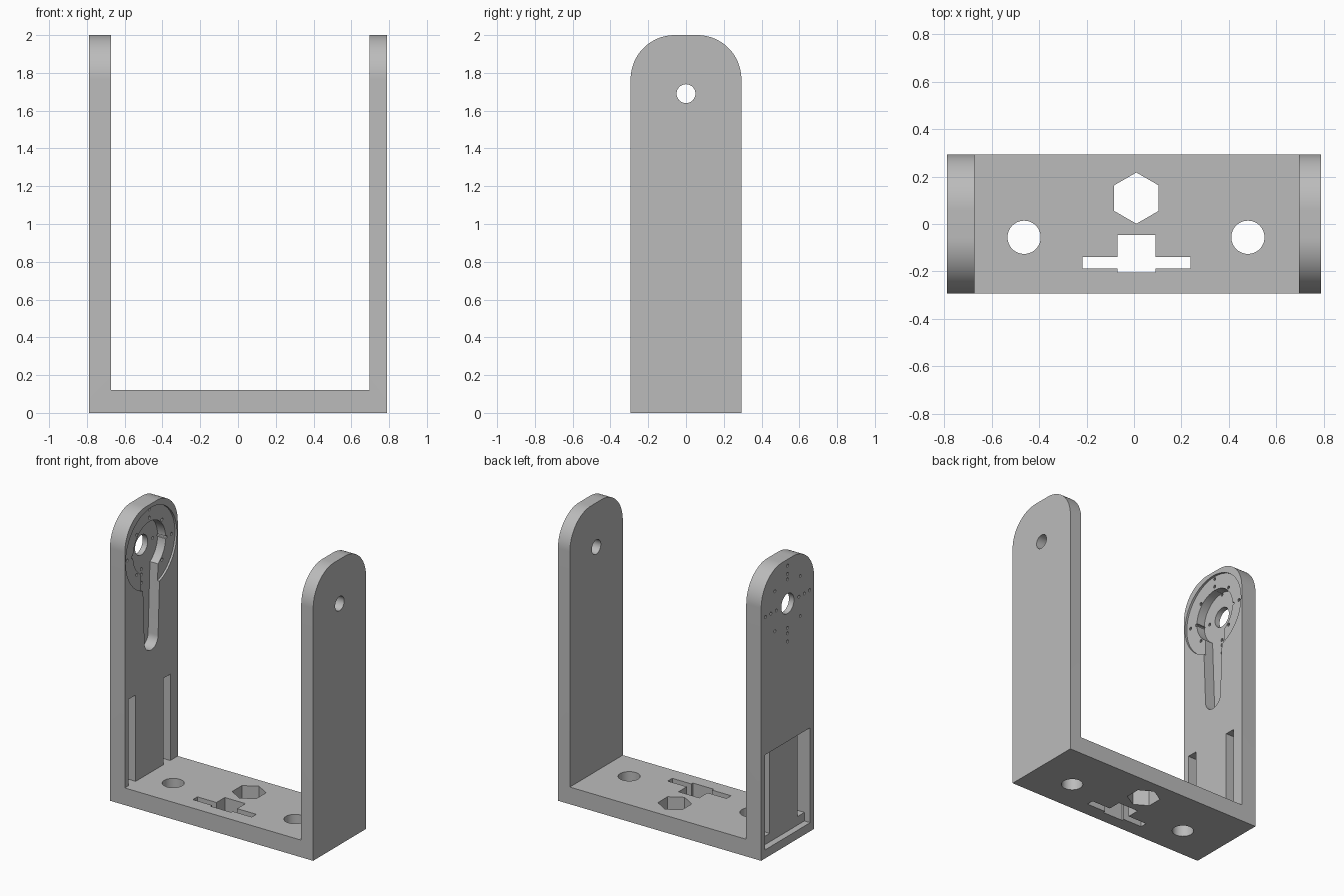
import bpy, bmesh
from math import cos, sin, pi, radians

cube = bpy.data.objects.get("Cube")
if cube:
    bpy.data.objects.remove(cube, do_unlink=True)

grey = bpy.data.materials.new("plain grey")
grey.use_nodes = True
colour = (0.5, 0.5, 0.5, 1)
grey.diffuse_color = colour
grey.node_tree.nodes["Principled BSDF"].inputs["Base Color"].default_value = colour

HALF_W, HALF_D = 0.7875, 0.293
LEFT_IN, RIGHT_IN, FLOOR = -0.672, 0.695, 0.12
AXLE_Z = 1.69


def arc(cx, cy, r, start, end, n):
    """Points on an arc, angles in degrees."""
    steps = [radians(start + (end - start) * i / n) for i in range(n + 1)]
    return [(cx + r * cos(a), cy + r * sin(a)) for a in steps]


def circle(cx, cy, r, n=48, turn=0):
    return arc(cx, cy, r, turn, turn + 360, n)[:-1]


def rect(x0, x1, y0, y1):
    return [(x0, y0), (x1, y0), (x1, y1), (x0, y1)]


def prism(name, outline, axis, a, b):
    """Extrude an outline along x (outline in y, z) or z (outline in x, y)."""
    place = (lambda p, t: (t, *p)) if axis == "x" else (lambda p, t: (*p, t))
    bm = bmesh.new()
    low = [bm.verts.new(place(p, a)) for p in outline]
    high = [bm.verts.new(place(p, b)) for p in outline]
    bm.faces.new(low)
    bm.faces.new(high)
    for i in range(len(low)):
        j = (i + 1) % len(low)
        bm.faces.new((low[i], low[j], high[j], high[i]))
    bmesh.ops.recalc_face_normals(bm, faces=bm.faces)
    mesh = bpy.data.meshes.new(name)
    bm.to_mesh(mesh)
    bm.free()
    obj = bpy.data.objects.new(name, mesh)
    bpy.context.collection.objects.link(obj)
    mesh.materials.append(grey)
    return obj


# Bracket body: rounded side silhouette swept across the full width
corner_r = 0.233
cy, cz = HALF_D - corner_r, 2 - corner_r
side = [(-HALF_D, 0), (HALF_D, 0)]
side += arc(cy, cz, corner_r, 0, 90, 24) + arc(-cy, cz, corner_r, 90, 180, 24)
bracket = prism("u_bracket", side, "x", -HALF_W, HALF_W)
bpy.context.view_layer.objects.active = bracket
bracket.select_set(True)


def cut(outline, axis, a, b):
    cutter = prism("cutter", outline, axis, a, b)
    cutter.hide_render = True
    mod = bracket.modifiers.new("cut", "BOOLEAN")
    mod.operation, mod.solver, mod.object = "DIFFERENCE", "EXACT", cutter
    bpy.ops.object.modifier_apply(modifier=mod.name)
    bpy.data.objects.remove(cutter, do_unlink=True)


# Opening between the arms
cut(rect(LEFT_IN, RIGHT_IN, -1, 1), "z", FLOOR, 3)

# Base: two round holes, a hexagon and a stepped cross slot
for x in (-0.463, 0.48):
    cut(circle(x, -0.056, 0.07), "z", -1, 0.3)
cut(circle(0.01, 0.109, 0.108, 6, 30), "z", -1, 0.3)
half_cross = [(0.08, -0.205), (0.08, -0.188), (0.228, -0.188),
              (0.228, -0.138), (0.08, -0.138), (0.08, -0.046)]
cross = half_cross + [(-x, y) for x, y in reversed(half_cross)]
cut([(x + 0.01, y) for x, y in cross], "z", -1, 0.3)

# Plain arm: pivot hole
cut(circle(0, AXLE_Z, 0.05), "x", 0.5, 1)

# Drive arm, inner side: shallow disc, deeper round pocket with a cable channel
cut(circle(0, AXLE_Z, 0.283, 64), "x", LEFT_IN - 0.015, -0.5)
channel_r, pocket_r = 0.075, 0.18
keyhole = arc(0, 1.05, channel_r, 180, 360, 20)
keyhole += arc(0, AXLE_Z, pocket_r, -58, 238, 48)
cut(keyhole, "x", LEFT_IN - 0.077, -0.5)

# Drive arm: shaft hole and screw holes, right through
cut(circle(0, AXLE_Z, 0.07), "x", -1, -0.5)
screws = [(0, s * d) for s in (-1, 1) for d in (0.17, 0.208, 0.265)]
screws += [(s * d, 0) for s in (-1, 1) for d in (0.125, 0.185, 0.245)]
screws += [(s * 0.14, t * 0.14) for s in (-1, 1) for t in (-1, 1)]
for y, z in screws:
    cut(circle(y, AXLE_Z + z, 0.011, 10), "x", -1, -0.5)

# Drive arm, outer side: rectangular recess with two slots through to the inside
cut(rect(-0.25, 0.25, 0.06, 0.725), "x", -1, -HALF_W + 0.045)
for y0, y1 in ((-0.25, -0.172), (0.135, 0.21)):
    cut(rect(y0, y1, FLOOR, 0.725), "x", -1, -0.5)

bpy.ops.object.shade_smooth_by_angle(angle=radians(30))
